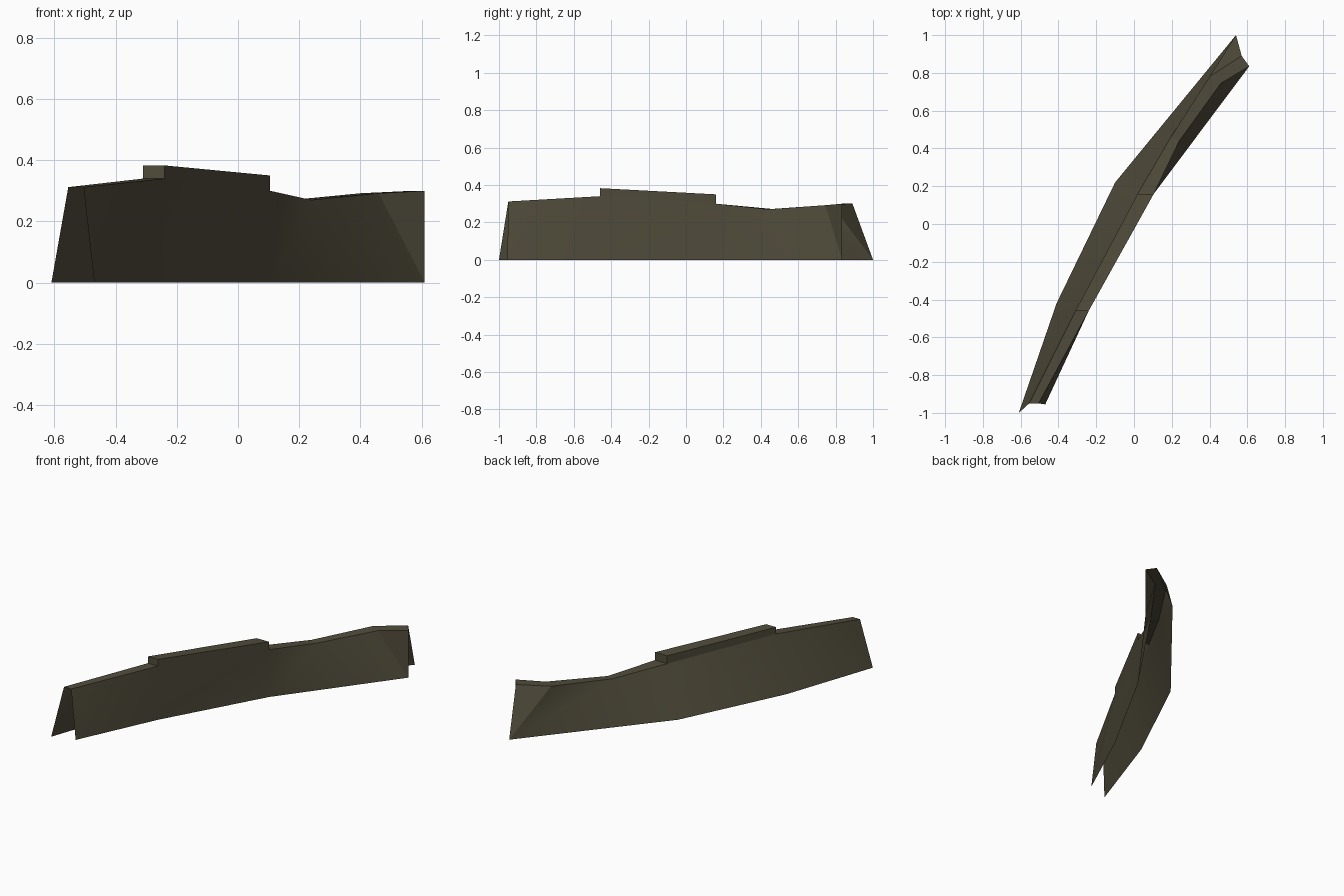
import bpy, bmesh, math

if "Cube" in bpy.data.objects:
    bpy.data.objects.remove(bpy.data.objects["Cube"])

mat = bpy.data.materials.new("dark olive")
mat.diffuse_color = (0.082, 0.072, 0.044, 1)
mat.use_nodes = True
mat.node_tree.nodes["Principled BSDF"].inputs["Base Color"].default_value = mat.diffuse_color

# Outlines along the length: ground edges and crest edges
ground_l = [(-.61, -1.0, 0), (-.41, -.42, 0), (-.10, .22, 0), (.54, 1.0, 0)]
ground_r = [(-.47, -.955, 0), (-.24, -.46, 0), (.105, .16, 0), (.61, .835, 0)]
crest_l = [(-.555, -.95, .312), (-.31, -.46, .34), (.02, .16, .30),
           (.195, .46, .272), (.40, .78, .292), (.57, .89, .30)]
crest_r = [(-.505, -.95, .312), (-.24, -.46, .34), (.105, .16, .30),
           (.24, .44, .27), (.46, .745, .292), (.61, .835, .30)]


def build(name, faces, smooth=False):
    """Make an object from faces given as lists of points; weld shared corners."""
    bm = bmesh.new()
    for f in faces:
        bm.faces.new([bm.verts.new(p) for p in f])
    bmesh.ops.remove_doubles(bm, verts=bm.verts, dist=1e-4)
    me = bpy.data.meshes.new(name)
    bm.to_mesh(me)
    bm.free()
    me.materials.append(mat)
    ob = bpy.data.objects.new(name, me)
    bpy.context.collection.objects.link(ob)
    if smooth:
        bpy.context.view_layer.objects.active = ob
        ob.select_set(True)
        bpy.ops.object.shade_smooth_by_angle(angle=math.radians(25))
        ob.select_set(False)
    return ob


def wall(name, g, c, flip):
    """Sloping side between a ground edge and a crest edge."""
    faces = []
    for i in range(2):
        faces += [[g[i], g[i + 1], c[i + 1]], [g[i], c[i + 1], c[i]]]
    faces += [[g[2], c[3], c[2]], [g[2], g[3], c[3]],
              [g[3], c[4], c[3]], [g[3], c[5], c[4]]]
    build(name, [f[::-1] for f in faces] if flip else faces, True)


# Side walls, open at both ends and underneath
wall("left_wall", ground_l, crest_l, True)
wall("right_wall", ground_r, crest_r, False)

# Walkway strip along the crest, skipping the raised middle
build("crest_strip", [[crest_l[i], crest_r[i], crest_r[i + 1], crest_l[i + 1]]
                      for i in (0, 2, 3, 4)])

# Raised middle section: top, two sides and two end steps
low = [crest_l[1], crest_r[1], crest_r[2], crest_l[2]]
high = [(p[0], p[1], z) for p, z in zip(low, (.383, .383, .35, .35))]
build("raised_crest", [high] + [[low[i], low[(i + 1) % 4], high[(i + 1) % 4], high[i]]
                                for i in range(4)])
